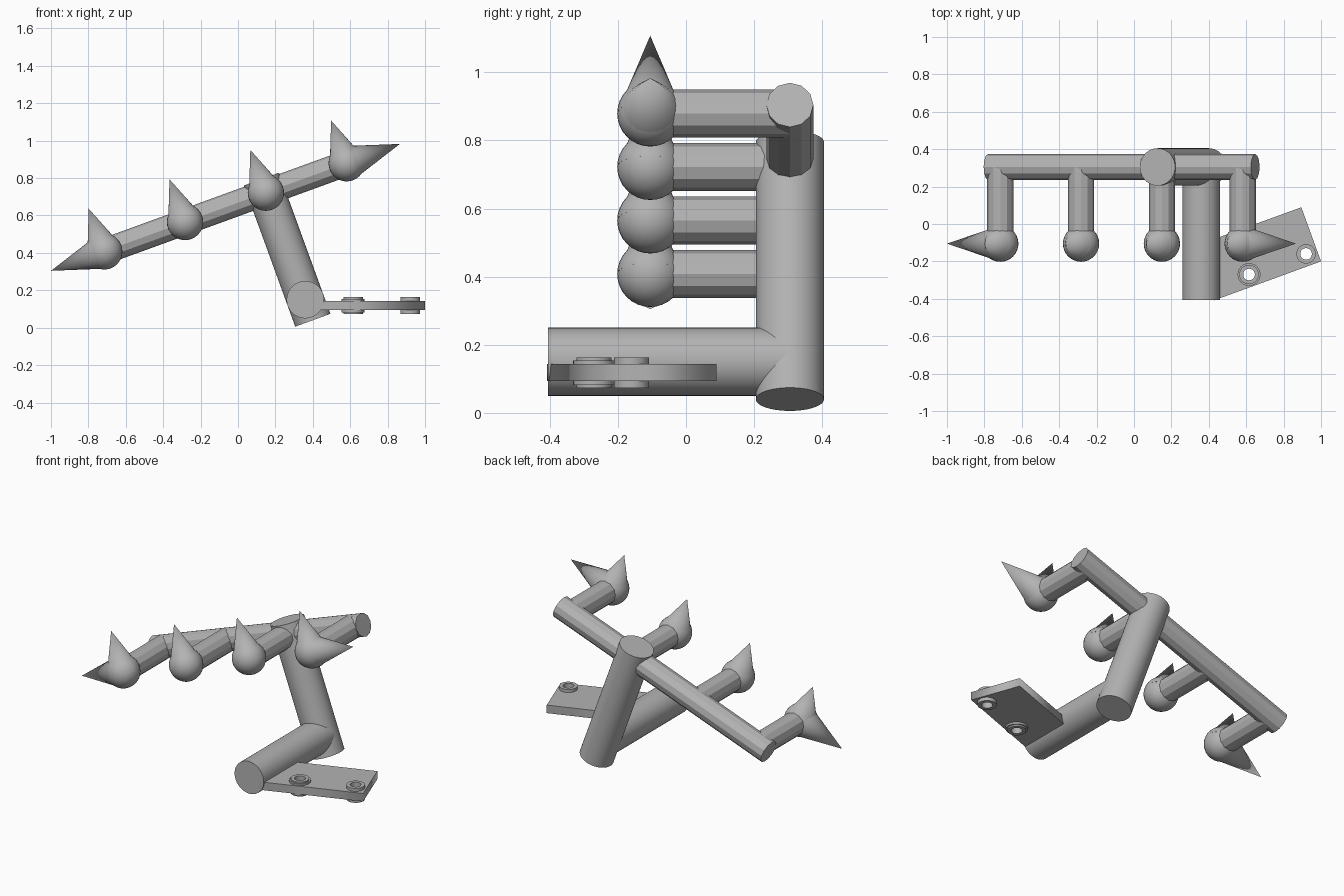
import bpy, math
from mathutils import Vector, Matrix

cube = bpy.data.objects.get("Cube")
if cube:
    bpy.data.objects.remove(cube, do_unlink=True)

grey = bpy.data.materials.new("plain grey")
grey.use_nodes = True
COLOR = (0.45, 0.45, 0.45, 1)
grey.diffuse_color = COLOR
grey.node_tree.nodes["Principled BSDF"].inputs["Base Color"].default_value = COLOR

TILT = math.radians(20)
ALONG = Vector((math.cos(TILT), 0, math.sin(TILT)))   # rack direction
UP = Vector((-math.sin(TILT), 0, math.cos(TILT)))     # leaning upright
BACK = 0.305                                          # depth of rack and post


def finish(name, smooth=None):
    ob = bpy.context.object
    ob.name = name
    ob.data.materials.clear()
    ob.data.materials.append(grey)
    if smooth:
        bpy.ops.object.shade_smooth_by_angle(angle=math.radians(smooth))
    return ob


def rod(name, start, end, r1, r2, sides, smooth=None):
    """Cylinder or cone running from start to end."""
    start, end = Vector(start), Vector(end)
    axis = end - start
    bpy.ops.mesh.primitive_cone_add(
        vertices=sides, radius1=r1, radius2=r2, depth=axis.length,
        location=(start + end) / 2,
        rotation=axis.to_track_quat('Z', 'Y').to_euler())
    return finish(name, smooth)


# Leaning post and the foot running forward from its base
base = Vector((0.40, BACK, 0.04))
rod("post", base, base + UP * 0.803, 0.1, 0.1, 48, 30)
rod("foot", (0.36, BACK, 0.15), (0.36, -0.405, 0.15), 0.1, 0.1, 48, 30)

# Tilted crossbar
bar_end = Vector((0.648, BACK, 0.904))
rod("crossbar", bar_end - ALONG * 1.52, bar_end, 0.069, 0.069, 12)

# Four prongs, each with a ball and an upward spike
tips = []
for i in range(4):
    tip = Vector((-0.715 + 0.432 * i, -0.105, 0.408 + 0.157 * i))
    tips.append(tip)
    rod(f"prong_{i + 1}", (tip.x, BACK, tip.z), tip, 0.07, 0.07, 12)
    bpy.ops.mesh.primitive_uv_sphere_add(segments=32, ring_count=16,
                                         radius=0.097, location=tip)
    finish(f"ball_{i + 1}", 40)
    rod(f"spike_{i + 1}", tip, tip + UP * 0.243, 0.097, 0, 24, 30)

# Outward spikes on the two end balls
rod("right_end_spike", tips[0], tips[0] - ALONG * 0.303, 0.097, 0, 24, 30)
rod("left_end_spike", tips[3], tips[3] + ALONG * 0.303, 0.097, 0, 24, 30)

# Mounting plate with two round holes, drawn as a filled outline
corner = Vector((1.0, -0.2))
run, side = Vector((-math.cos(TILT), -math.sin(TILT))), Vector((-math.sin(TILT), math.cos(TILT)))
HOLES = [Vector((0.615, -0.27)), Vector((0.92, -0.16))]
HOLE_R = 0.031
SIDES = 32


def ring_points(center, radius):
    return [center + Vector((math.cos(a), math.sin(a))) * radius
            for a in (math.tau * k / SIDES for k in range(SIDES))]


outline = bpy.data.curves.new("mounting_plate", 'CURVE')
outline.dimensions = '2D'
outline.fill_mode = 'BOTH'
outline.extrude = 0.025
loops = [[corner, corner + side * 0.308, corner + side * 0.308 + run * 0.608, corner + run * 0.608]]
loops += [ring_points(h, HOLE_R) for h in HOLES]
for points in loops:
    spline = outline.splines.new('POLY')
    spline.points.add(len(points) - 1)
    for p, co in zip(spline.points, points):
        p.co = (co.x, co.y, 0, 1)
    spline.use_cyclic_u = True
plate = bpy.data.objects.new("mounting_plate", outline)
plate.location.z = 0.119
bpy.context.collection.objects.link(plate)
bpy.ops.object.select_all(action='DESELECT')
plate.select_set(True)
bpy.context.view_layer.objects.active = plate
bpy.ops.object.convert(target='MESH')
finish("mounting_plate")


def bushing(name, center, profile):
    """Closed (radius, height) profile turned about a vertical axis."""
    n = len(profile)
    verts, faces = [], []
    for k in range(SIDES):
        a = math.tau * k / SIDES
        verts += [(r * math.cos(a), r * math.sin(a), z) for r, z in profile]
        m = (k + 1) % SIDES
        faces += [(k * n + j, m * n + j, m * n + (j + 1) % n, k * n + (j + 1) % n)
                  for j in range(n)]
    mesh = bpy.data.meshes.new(name)
    mesh.from_pydata(verts, [], faces)
    ob = bpy.data.objects.new(name, mesh)
    ob.location = (center.x, center.y, 0.118)
    bpy.context.collection.objects.link(ob)
    bpy.ops.object.select_all(action='DESELECT')
    ob.select_set(True)
    bpy.context.view_layer.objects.active = ob
    finish(name, 30)


# Bushings through the plate: one stepped, one plain
bushing("inner_bushing", HOLES[0],
        [(HOLE_R, -0.045), (0.052, -0.045), (0.052, -0.036), (0.061, -0.036),
         (0.061, 0.036), (0.052, 0.036), (0.052, 0.045), (HOLE_R, 0.045)])
bushing("outer_bushing", HOLES[1],
        [(HOLE_R, -0.045), (0.052, -0.045), (0.052, 0.045), (HOLE_R, 0.045)])
